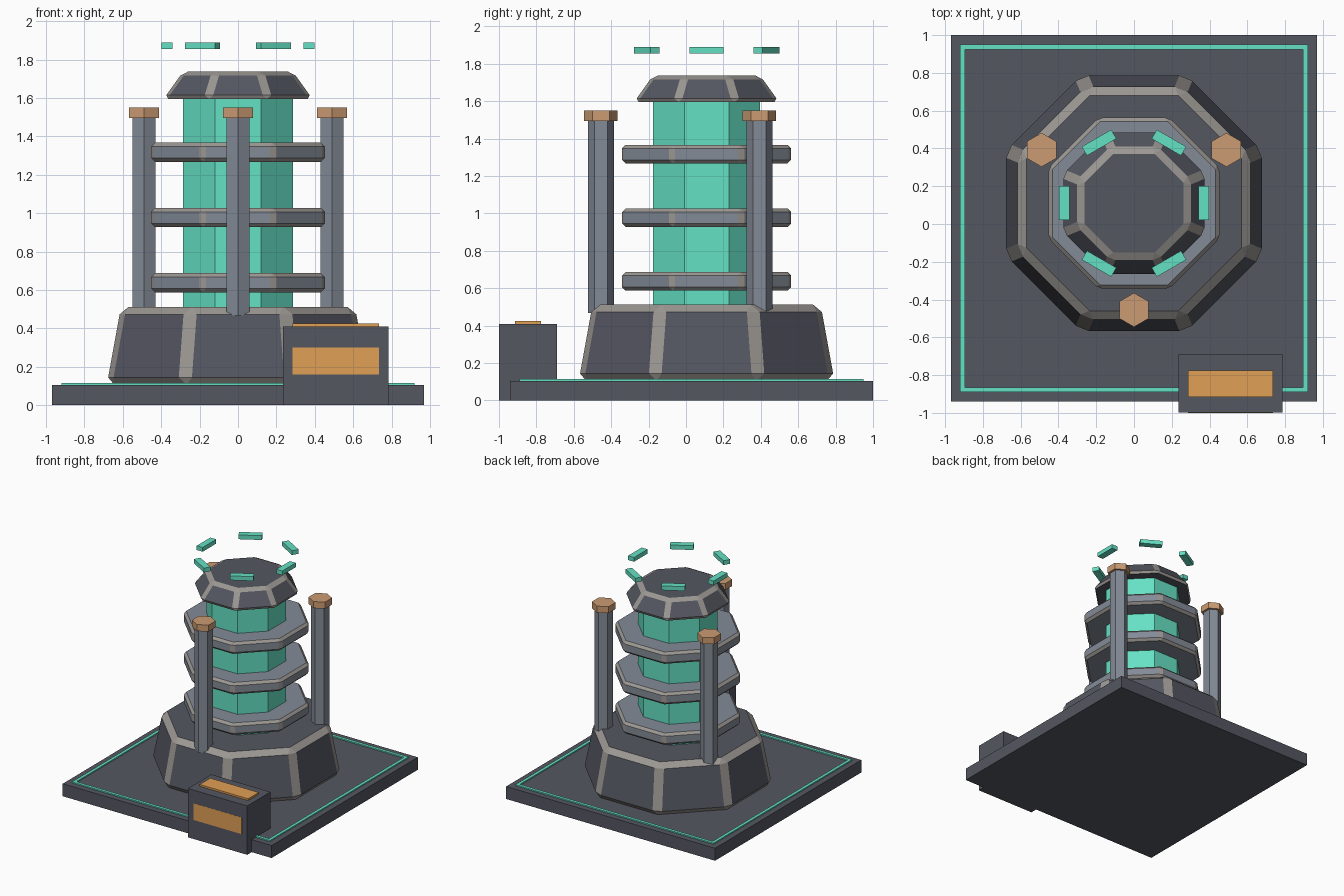
import bpy, bmesh
from math import sin, cos, pi, radians
from mathutils import Matrix, Vector

if "Cube" in bpy.data.objects:
    bpy.data.objects.remove(bpy.data.objects["Cube"])

CY = 0.11   # tower axis in y


def mat(name, r, g, b):
    m = bpy.data.materials.new(name)
    m.diffuse_color = (r, g, b, 1)
    m.use_nodes = True
    m.node_tree.nodes["Principled BSDF"].inputs["Base Color"].default_value = m.diffuse_color
    return m


DARK = mat("dark_metal", 0.09, 0.095, 0.12)
STEEL = mat("steel", 0.23, 0.26, 0.31)
WORN = mat("worn_edge", 0.33, 0.31, 0.29)
GLOW = mat("teal_glow", 0.13, 0.75, 0.55)
COPPER = mat("copper", 0.6, 0.33, 0.17)
AMBER = mat("amber", 0.75, 0.35, 0.09)


def finish(name, bm, *mats):
    bmesh.ops.recalc_face_normals(bm, faces=bm.faces)
    me = bpy.data.meshes.new(name)
    bm.to_mesh(me)
    bm.free()
    for m in mats:
        me.materials.append(m)
    ob = bpy.data.objects.new(name, me)
    bpy.context.collection.objects.link(ob)
    return ob


def box(name, size, centre, m, angle=0):
    bm = bmesh.new()
    bmesh.ops.create_cube(bm, size=1, matrix=Matrix.Diagonal((*size, 1)))
    ob = finish(name, bm, m)
    ob.location = centre
    ob.rotation_euler.z = angle
    return ob


def prism(name, n, start, r0, r1, z0, z1, x, y, m, bevel=0):
    """Upright n-sided frustum; bevelled edges get the worn material."""
    bm = bmesh.new()
    rings = [[bm.verts.new((r * cos(start + 2 * pi * i / n), r * sin(start + 2 * pi * i / n), z))
              for i in range(n)] for r, z in ((r0, z0), (r1, z1))]
    bm.faces.new(rings[0])
    bm.faces.new(rings[1])
    for i in range(n):
        j = (i + 1) % n
        bm.faces.new((rings[0][i], rings[0][j], rings[1][j], rings[1][i]))
    ob = finish(name, bm, m, WORN)
    ob.location = (x, y, 0)
    if bevel:
        b = ob.modifiers.new("edge_bevel", 'BEVEL')
        b.width = bevel
        b.segments = 1
        b.limit_method = 'ANGLE'
        b.material = 1
    return ob


# ground plate and glowing border
box("base_plate", (1.94, 1.94, 0.105), (0, 0.03, 0.0525), DARK)
for s, side in ((-1, "a"), (1, "b")):
    box("border_x_" + side, (1.84, 0.025, 0.017), (0, 0.03 + s * 0.9075, 0.1065), GLOW)
    box("border_y_" + side, (0.025, 1.79, 0.017), (s * 0.9075, 0.03, 0.1065), GLOW)

# octagonal tower: plinth, core, rings, lid
OCT = pi / 8
prism("plinth", 8, OCT, 0.74, 0.66, 0.105, 0.512, 0, CY, DARK, 0.04)
prism("core", 8, OCT, 0.31, 0.31, 0.5, 1.61, 0, CY, GLOW)
for i, z in enumerate((0.637, 0.977, 1.317)):
    prism(f"core_ring_{i + 1}", 8, OCT, 0.49, 0.49, z - 0.05, z + 0.05, 0, CY, STEEL, 0.02)
prism("lid", 8, OCT, 0.42, 0.31, 1.595, 1.737, 0, CY, DARK, 0.025)

# three hexagonal pillars with copper caps
for i in range(3):
    a = radians(-90 + 120 * i)
    x, y = 0.565 * cos(a), CY + 0.565 * sin(a)
    prism(f"pillar_{i + 1}", 6, pi / 2, 0.07, 0.07, 0.467, 1.5, x, y, STEEL)
    prism(f"pillar_cap_{i + 1}", 6, pi / 2, 0.09, 0.09, 1.495, 1.55, x, y, COPPER)

# floating ring of six blocks
for i in range(6):
    a = radians(60 * i)
    box(f"halo_block_{i + 1}", (0.055, 0.18, 0.036),
        (0.37 * cos(a), CY + 0.37 * sin(a), 1.872), GLOW, a)

# control console with two panels
box("console", (0.55, 0.309, 0.41), (0.51, -0.8445, 0.205), DARK)
box("console_top_panel", (0.45, 0.14, 0.02), (0.51, -0.845, 0.415), AMBER)
box("console_front_panel", (0.45, 0.02, 0.14), (0.51, -0.99, 0.23), AMBER)
